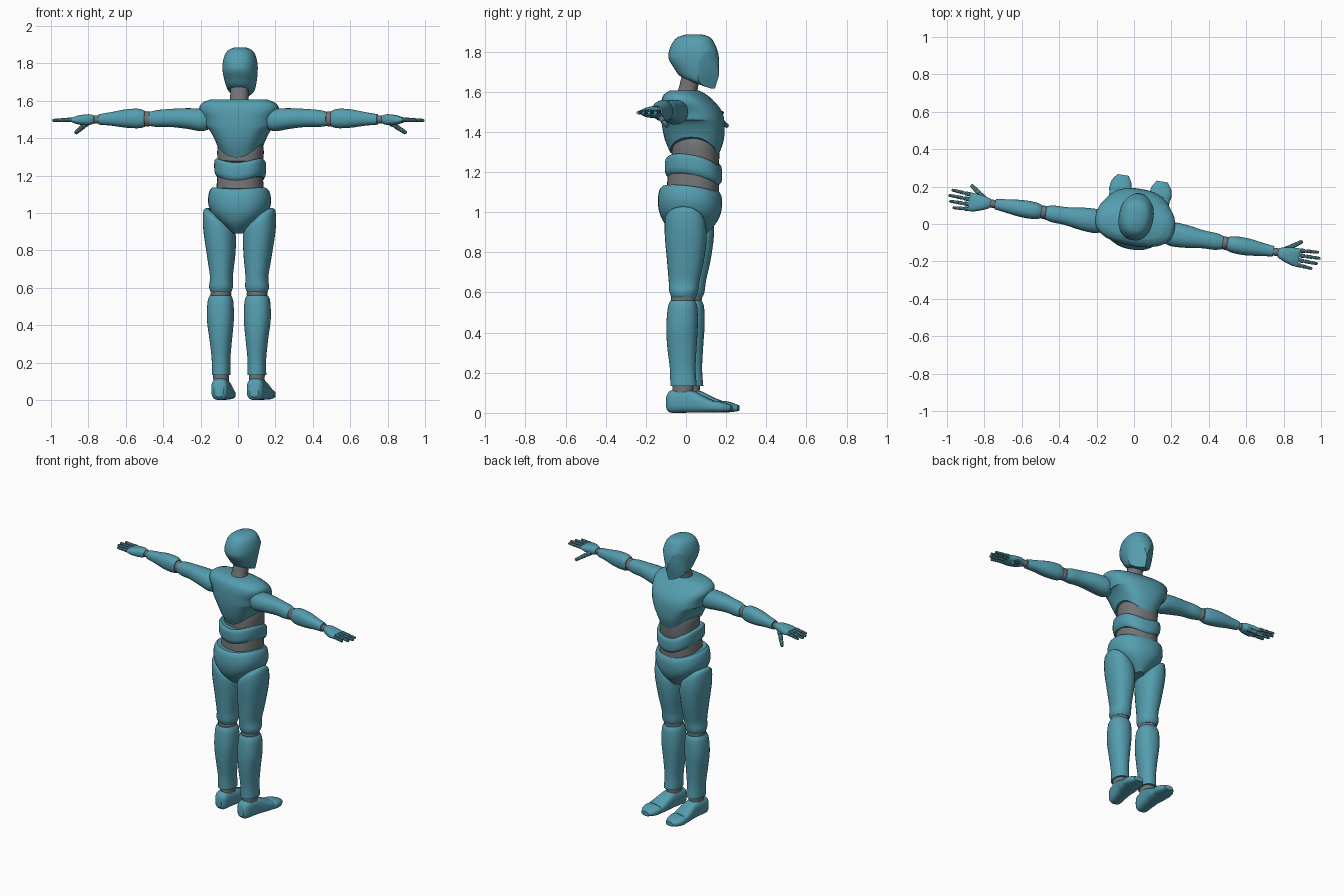
import bpy
import bmesh
from math import cos, sin, pi, radians
from mathutils import Matrix, Vector

old = bpy.data.objects.get("Cube")
if old:
    bpy.data.objects.remove(old)


def material(name, rgb):
    mat = bpy.data.materials.new(name)
    mat.use_nodes = True
    mat.diffuse_color = (*rgb, 1)
    mat.node_tree.nodes["Principled BSDF"].inputs["Base Color"].default_value = (*rgb, 1)
    return mat


SHELL = material("teal shell", (0.09, 0.34, 0.43))
JOINT = material("grey joint", (0.17, 0.175, 0.18))

# The whole figure is turned slightly about the vertical axis
TURN = Matrix.Translation((0.005, 0, 0)) @ Matrix.Rotation(radians(-9.65), 4, "Z")
SIDES = ((1, "right"), (-1, "left"))
parts = []


def clamp(value):
    return max(0.0, min(1.0, value))


def finish(name, bm, mat):
    bmesh.ops.recalc_face_normals(bm, faces=bm.faces)
    bm.transform(TURN)
    mesh = bpy.data.meshes.new(name)
    bm.to_mesh(mesh)
    bm.free()
    mesh.materials.append(mat)
    obj = bpy.data.objects.new(name, mesh)
    bpy.context.scene.collection.objects.link(obj)
    parts.append(obj)
    return obj


def smooth_path(sections, steps=4):
    """Catmull-Rom interpolation through the cross-sections."""
    ends = [sections[0], *sections, sections[-1]]
    path = []
    for a, b, c, d in zip(ends, ends[1:], ends[2:], ends[3:]):
        for i in range(steps):
            t = i / steps
            path.append([q + t / 2 * (r - p + t * (2 * p - 5 * q + 4 * r - s
                                                  + t * (3 * (q - r) + s - p)))
                         for p, q, r, s in zip(a, b, c, d)])
    return path + [sections[-1]]


def loft(sections, axis="z", power=2.3, side=1, warp=None, count=28):
    """Skin of rings (along, centre u, centre v, radius u, radius v)."""
    bm = bmesh.new()
    rings = []
    for along, cu, cv, ru, rv in smooth_path(sections):
        ring = []
        for k in range(count):
            c, s = cos(2 * pi * k / count), sin(2 * pi * k / count)
            size = (abs(c) ** power + abs(s) ** power) ** (-1 / power)
            u, v = cu + ru * c * size, cv + rv * s * size
            p = Vector({"z": (u, v, along), "x": (along, u, v), "y": (u, along, v)}[axis])
            if warp:
                p.z += warp(p)
            p.x *= side
            ring.append(bm.verts.new(p))
        rings.append(ring)
    for low, high in zip(rings, rings[1:]):
        for k in range(count):
            n = (k + 1) % count
            bm.faces.new((low[k], low[n], high[n], high[k]))
    bm.faces.new(rings[0])
    bm.faces.new(rings[-1])
    return bm


def ball(name, centre, radii):
    bm = bmesh.new()
    place = Matrix.Translation(centre) @ Matrix.Diagonal((*radii, 1))
    bmesh.ops.create_uvsphere(bm, u_segments=20, v_segments=12, radius=1, matrix=place)
    finish(name, bm, JOINT)


def rod(name, a, b, r1, r2):
    bm = bmesh.new()
    a, b = Vector(a), Vector(b)
    place = Matrix.Translation((a + b) / 2) @ (b - a).to_track_quat("Z", "Y").to_matrix().to_4x4()
    bmesh.ops.create_cone(bm, cap_ends=True, segments=10, radius1=r1, radius2=r2,
                          depth=(b - a).length, matrix=place)
    bmesh.ops.bevel(bm, geom=[e for e in bm.edges if abs(e.calc_face_angle(0)) > 1],
                    offset=r2 * 0.35, segments=2, affect="EDGES")
    finish(name, bm, SHELL)


def digit(name, base, tip, radius):
    """Three phalanges with small joints between them."""
    base, tip = Vector(base), Vector(tip)
    for k in range(3):
        a, b = base.lerp(tip, k / 3), base.lerp(tip, (k + 0.9) / 3)
        rod(f"{name}_{k + 1}", a, b, radius * (1 - 0.13 * k), radius * (0.88 - 0.13 * k))
        ball(f"{name}_joint_{k + 1}", a, [radius * 0.72] * 3)


# Head: rounded skull, jaw sloping forward, flat cut cheeks
head = loft([(1.885, 0, .04, .03, .04), (1.872, 0, .04, .06, .08), (1.845, 0, .037, .08, .103),
             (1.8, 0, .037, .091, .122), (1.75, 0, .04, .091, .126), (1.7, 0, .047, .083, .118),
             (1.66, 0, .055, .07, .1), (1.645, 0, .055, .045, .075)],
            warp=lambda p: -(p.y - .05) * .37 * clamp((1.78 - p.z) / .1))
for sx in (1, -1):
    normal = Vector((.74 * sx, .64, -.2)).normalized()
    cut = bmesh.ops.bisect_plane(head, geom=head.verts[:] + head.edges[:] + head.faces[:],
                                 plane_co=Vector((0, .04, 1.77)) + normal * .099,
                                 plane_no=normal, clear_outer=True)
    rim = [e for e in cut["geom_cut"] if isinstance(e, bmesh.types.BMEdge)]
    bmesh.ops.holes_fill(head, edges=rim)
finish("head", head, SHELL)
finish("neck", loft([(1.57, 0, .0, .056, .056), (1.62, 0, .012, .049, .047),
                     (1.7, 0, .03, .048, .046)]), JOINT)

# Torso: chest shell arched over the sides of a flexible belly
finish("chest", loft([(1.295, 0, .045, .125, .122), (1.36, 0, .042, .152, .145),
                      (1.44, 0, .036, .18, .153), (1.5, 0, .028, .193, .147),
                      (1.55, 0, .01, .214, .125), (1.585, 0, -.004, .2, .098),
                      (1.606, 0, -.008, .155, .066)], power=2.6,
                     warp=lambda p: .1 * clamp((1.46 - p.z) / .16) * (p.x / .13) ** 2 * .85), SHELL)
finish("belly", loft([(1.2, 0, .04, .12, .118), (1.28, 0, .048, .122, .118),
                      (1.36, 0, .05, .12, .112), (1.43, 0, .045, .08, .08)]), JOINT)
finish("waist_band", loft([(1.155, 0, .038, .125, .128), (1.175, 0, .038, .135, .139),
                           (1.23, 0, .038, .135, .139), (1.25, 0, .038, .124, .128)], power=2.6,
                          warp=lambda p: .04 * (p.x / .13) ** 2 - .15 * (p.y - .04)), SHELL)
finish("waist", loft([(1.04, 0, .03, .13, .13), (1.12, 0, .035, .126, .13),
                      (1.2, 0, .038, .12, .125)]), JOINT)
finish("pelvis", loft([(1.115, 0, .024, .145, .14), (1.09, 0, .022, .161, .154),
                       (1.04, 0, .02, .167, .158), (.99, 0, .02, .145, .15),
                       (.94, 0, .022, .09, .125), (.89, 0, .025, .035, .075)],
                      warp=lambda p: (.02 * (p.x / .15) ** 2 - .1 * (p.y - .02))
                      * clamp((p.z - .95) / .15)), SHELL)

for s, word in SIDES:
    # Leg
    ball(f"{word}_hip", (s * .1, .02, .95), (.07, .085, .07))
    finish(f"{word}_thigh", loft([(.975, .108, .015, .062, .075), (.945, .108, .015, .084, .1),
                                  (.87, .108, .017, .086, .104), (.76, .1, .014, .073, .092),
                                  (.66, .096, .007, .06, .077), (.605, .098, .005, .063, .071),
                                  (.575, .098, .005, .053, .06)], side=s,
                                 warp=lambda p: (p.x - .1) * .75 * clamp((p.z - .72) / .22)), SHELL)
    ball(f"{word}_knee", (s * .098, .002, .568), (.056, .062, .045))
    finish(f"{word}_shin", loft([(.56, .1, 0, .056, .06), (.525, .1, 0, .068, .073),
                                 (.43, .1, -.003, .071, .078), (.33, .098, -.004, .06, .073),
                                 (.22, .097, 0, .049, .064), (.135, .097, .004, .049, .066)],
                                side=s), SHELL)
    finish(f"{word}_ankle", loft([(.07, .097, 0, .04, .05), (.15, .097, .002, .042, .052)],
                                 side=s), JOINT)
    finish(f"{word}_foot", loft([(-.08, .096, .052, .025, .035), (-.06, .096, .056, .043, .055),
                                 (0, .098, .06, .047, .059), (.06, .1, .054, .05, .053),
                                 (.12, .104, .039, .057, .038), (.16, .107, .032, .057, .029)],
                                axis="y", power=3, side=s), SHELL)
    finish(f"{word}_toe", loft([(.15, .107, .03, .057, .025), (.17, .108, .031, .06, .029),
                                (.21, .108, .028, .054, .024), (.248, .106, .024, .03, .014)],
                               axis="y", power=3, side=s), SHELL)
    # Arm
    finish(f"{word}_upper_arm", loft([(.165, -.02, 1.495, .05, .05), (.205, -.02, 1.497, .064, .06),
                                      (.28, -.02, 1.505, .061, .055), (.37, -.02, 1.508, .048, .048),
                                      (.44, -.02, 1.505, .045, .045), (.48, -.02, 1.503, .036, .038)],
                                     axis="x", side=s), SHELL)
    ball(f"{word}_elbow", (s * .492, -.02, 1.503), (.034, .036, .041))
    finish(f"{word}_forearm", loft([(.505, -.02, 1.503, .036, .042), (.54, -.02, 1.505, .045, .052),
                                    (.61, -.02, 1.505, .046, .049), (.69, -.02, 1.503, .036, .036),
                                    (.755, -.02, 1.5, .028, .028)], axis="x", side=s), SHELL)
    ball(f"{word}_wrist", (s * .768, -.021, 1.5), (.03, .022, .022))
    # Hand
    finish(f"{word}_palm", loft([(.78, -.022, 1.5, .024, .021), (.81, -.025, 1.499, .036, .029),
                                 (.86, -.03, 1.497, .048, .025), (.895, -.031, 1.497, .05, .014)],
                                axis="x", power=2.6, side=s), SHELL)
    for k, (finger, reach) in enumerate((("index", 1.0), ("middle", 1.013),
                                         ("ring", 1.003), ("little", .978))):
        digit(f"{word}_{finger}_finger", (s * .892, .008 - .026 * k, 1.499),
              (s * reach, .016 - .031 * k, 1.495), .0125)
    digit(f"{word}_thumb", (s * .815, -.002, 1.487), (s * .9, .06, 1.425), .0165)

# Smooth skins with crisp rims
bpy.ops.object.select_all(action="DESELECT")
for obj in parts:
    obj.select_set(True)
bpy.context.view_layer.objects.active = parts[0]
bpy.ops.object.shade_smooth_by_angle(angle=radians(35))
